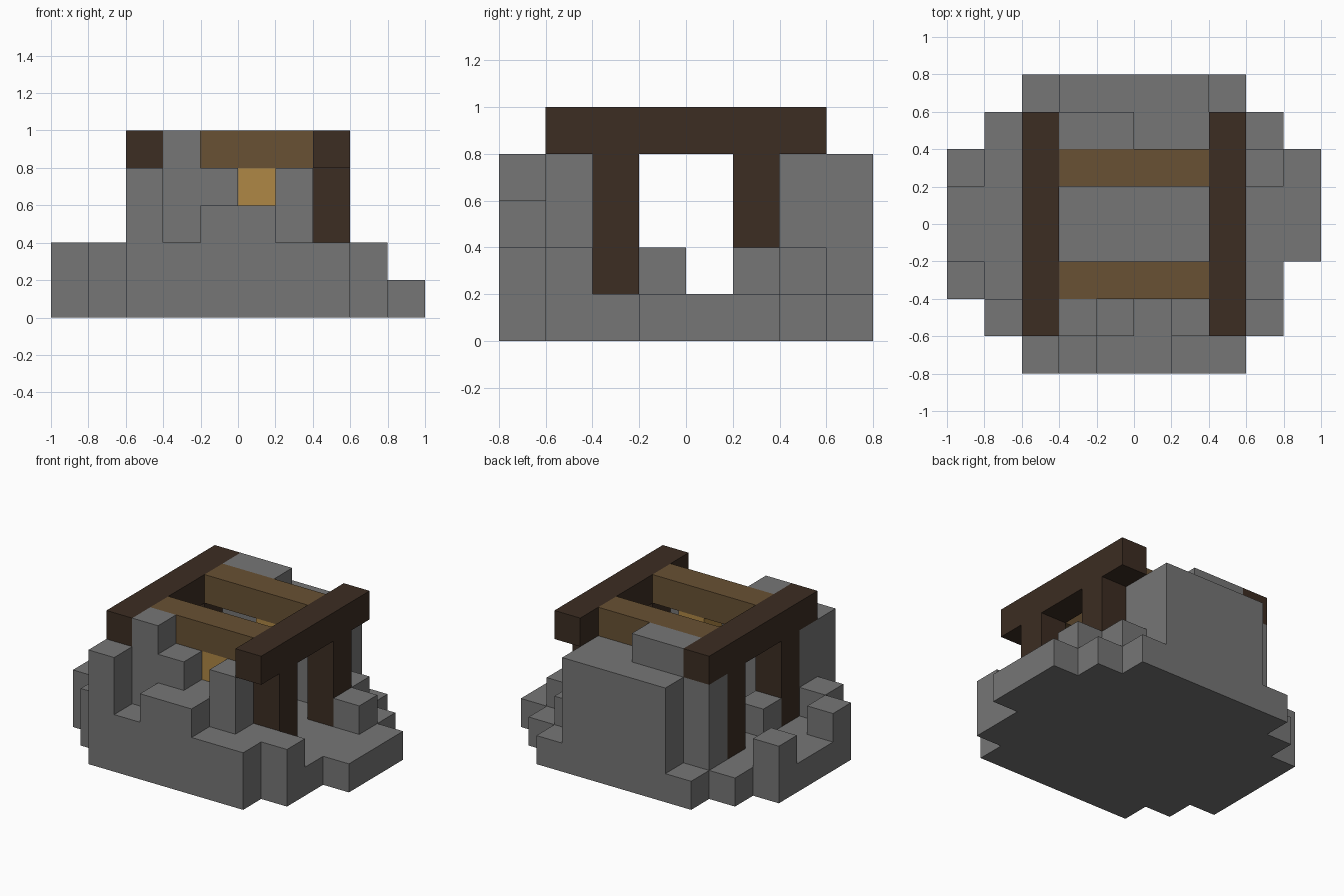
import bpy, bmesh
from mathutils import Vector

cube = bpy.data.objects.get("Cube")
if cube:
    bpy.data.objects.remove(cube, do_unlink=True)

CELL = 0.2


def material(name, colour):
    mat = bpy.data.materials.new(name)
    mat.use_nodes = True
    rgba = (*colour, 1)
    mat.diffuse_color = rgba
    bsdf = next(n for n in mat.node_tree.nodes if n.type == 'BSDF_PRINCIPLED')
    bsdf.inputs["Base Color"].default_value = rgba
    bsdf.inputs["Roughness"].default_value = 0.9
    return mat


stone = material("stone grey", (0.18, 0.18, 0.18))
dark_wood = material("dark wood", (0.045, 0.026, 0.016))
mid_wood = material("mid wood", (0.14, 0.083, 0.033))
amber = material("amber", (0.43, 0.245, 0.06))


def add_object(name, bm, mat):
    mesh = bpy.data.meshes.new(name)
    bm.to_mesh(mesh)
    bm.free()
    mesh.materials.append(mat)
    obj = bpy.data.objects.new(name, mesh)
    bpy.context.collection.objects.link(obj)
    return obj


def box(name, low, high, mat):
    low, high = Vector(low), Vector(high)
    bm = bmesh.new()
    bmesh.ops.create_cube(bm, size=1)
    bmesh.ops.scale(bm, vec=high - low, verts=bm.verts)
    bmesh.ops.translate(bm, vec=(low + high) / 2, verts=bm.verts)
    return add_object(name, bm, mat)


# Stepped rubble: one row of block heights per step, from front to back
ROWS = [
    "..423322..",
    ".24543422.",
    "211111111.",
    "1121111111",
    "1111111111",
    "2111111121",
    ".14554421.",
    "..144441..",
]


def height(i, j):
    inside = 0 <= j < len(ROWS) and 0 <= i < len(ROWS[0])
    return int(ROWS[j][i]) if inside and ROWS[j][i] != "." else 0


def rubble():
    bm = bmesh.new()
    half = Vector((len(ROWS[0]) / 2, len(ROWS) / 2, 0))

    def quad(*points):
        bm.faces.new([bm.verts.new((Vector(p) - half) * CELL) for p in points])

    for j in range(len(ROWS)):
        for i in range(len(ROWS[0])):
            h = height(i, j)
            if not h:
                continue
            a, b, c, d = (i, j), (i + 1, j), (i + 1, j + 1), (i, j + 1)
            quad(*[(*p, h) for p in (a, b, c, d)])
            quad(*[(*p, 0) for p in (d, c, b, a)])
            # Exposed walls, one unit at a time so the corners meet
            sides = ((a, b, 0, -1), (b, c, 1, 0), (c, d, 0, 1), (d, a, -1, 0))
            for p, q, di, dj in sides:
                for k in range(height(i + di, j + dj), h):
                    quad((*p, k), (*q, k), (*q, k + 1), (*p, k + 1))
    bmesh.ops.remove_doubles(bm, verts=bm.verts, dist=0.001)
    bmesh.ops.dissolve_limit(bm, angle_limit=0.01, verts=bm.verts, edges=bm.edges)
    return add_object("stone_rubble", bm, stone)


rubble()

# Timber frame: two long beams on four posts
for side, x in (("right", -0.6), ("left", 0.4)):
    box(f"{side}_beam", (x, -0.6, 0.8), (x + CELL, 0.6, 1), dark_wood)
    for end, y in (("front", -0.4), ("back", 0.2)):
        box(f"{end}_{side}_post", (x, y, 0.2), (x + CELL, y + CELL, 0.8), dark_wood)

# Crossbars between the beams, each with a hanging lamp block
for end, y in (("front", -0.4), ("back", 0.2)):
    box(f"{end}_crossbar", (-0.4, y, 0.8), (0.4, y + CELL, 1), mid_wood)
    box(f"{end}_lamp", (0, y, 0.6), (CELL, y + CELL, 0.8), amber)
